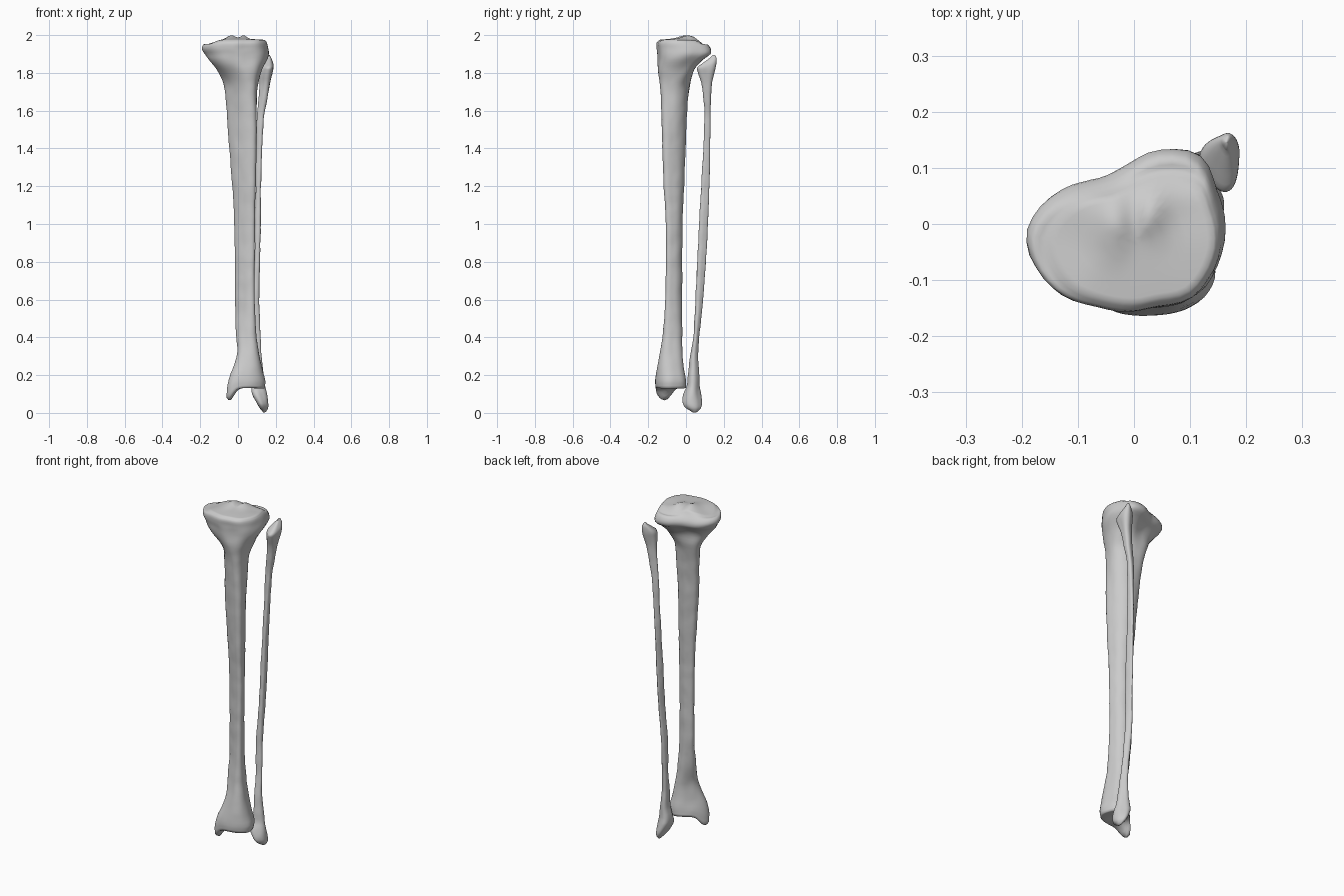
import bpy, bmesh, math
from mathutils import Vector, noise

SIDES = 48
if "Cube" in bpy.data.objects:
    bpy.data.objects.remove(bpy.data.objects["Cube"])

bone_grey = bpy.data.materials.new("bone grey")
bone_grey.use_nodes = True
GREY = (0.6, 0.6, 0.6, 1)
bone_grey.diffuse_color = GREY
bone_grey.node_tree.nodes["Principled BSDF"].inputs["Base Color"].default_value = GREY

# Sections in hundredths: height, left edge, right edge, front edge, back edge
SHIN = [(13, -6, 14, -16, 0), (17, -5.5, 14.5, -16.3, 0), (23, -3, 13, -15.5, -1),
        (32, -.5, 11, -13.8, -2), (42, -1, 9.8, -12.3, -2), (60, -1.5, 8.8, -11, -2),
        (100, -2, 9, -10.6, -1.8), (120, -3, 9.3, -11.8, -1), (145, -5, 9.8, -12.6, 0),
        (166, -6.5, 10, -13.3, 1), (175, -8, 10.8, -14, 2.5), (182, -11.5, 13, -14.8, 4.5),
        (187, -15.5, 15.5, -15, 9), (190, -17.5, 16.3, -15.2, 13), (193, -19, 16, -15.5, 13),
        (196, -17.5, 15.3, -15.5, 10.5), (197.5, -15, 14.3, -14, 8.5)]
CALF = [(1, 12.8, 15, 2.5, 6.5), (2.5, 11.5, 15.8, 0, 7.8), (5, 10, 16, -1.8, 8.4),
        (10, 7.5, 15.5, -1.5, 8), (14, 7.5, 14.3, .3, 7.3), (20, 8.5, 13.5, 1, 7),
        (30, 8.5, 12.5, 2.2, 6.5), (40, 8.2, 12, 3.8, 7), (60, 7.7, 11.2, 5, 9),
        (80, 8.8, 11.6, 6, 10.5), (100, 9, 12, 7, 11.5), (120, 9.3, 12.2, 8, 12.5),
        (155, 10, 13.6, 9.8, 13), (166, 10.8, 15.5, 9.3, 13.2), (175, 11.3, 17.2, 8, 14),
        (181, 11.5, 18.6, 6, 15.2), (184, 12, 18.8, 6, 16), (186.5, 14, 18, 10, 16.2),
        (188, 15.5, 17.3, 13, 15.8)]
# Radii of the knee plateau outline, counter-clockwise from the left side
PLATEAU = [175, 173, 184, 152, 115, 103, 118, 150, 178, 178, 166, 150, 148, 150, 172, 174]


def ramp(a, b, v):
    t = min(1, max(0, (v - a) / (b - a)))
    return t * t * (3 - 2 * t)


def hermite(p, q, m, n, t):
    return (p * (1 + 2 * t) * (1 - t) ** 2 + q * t * t * (3 - 2 * t)
            + m * t * (1 - t) ** 2 + n * t * t * (t - 1))


def plateau_radius(angle):
    k = angle / math.tau * 16
    i = int(k)
    a, b, c, d = (PLATEAU[(i + j) % 16] / 160 for j in (-1, 0, 1, 2))
    return hermite(b, c, (c - a) / 2, (d - b) / 2, k - i)


def shin_outline(z, t):
    # Rounded triangle in the shaft, plateau at the knee
    crest = -math.radians(45 + 25 * ramp(1.4, 1.8, z))
    skew = 0.45 * ramp(0.3, 0.6, z) - 0.3 * (1 - ramp(0.15, 0.4, z))
    r = 1 + 0.09 * math.cos(3 * (t - crest))
    shaft = Vector((r * math.cos(t), r * math.sin(t - skew)))
    knee = plateau_radius(t) * Vector((math.cos(t), math.sin(t)))
    return shaft.lerp(knee, ramp(1.72, 1.88, z))


def calf_outline(z, t):
    r = 1 + 0.1 * math.cos(3 * t + 2 * z)
    return Vector((r * math.cos(t), r * math.sin(t)))


def bump(p, x, y, wx, wy):
    return math.exp(-((p.x - x) / wx) ** 2 - ((p.y - y) / wy) ** 2)


def shin_shape(p):
    # Inner ankle knob, ankle hollow and knee joint surfaces
    low = 1 - ramp(0.12, 0.22, p.z)
    top = ramp(1.95, 1.975, p.z)
    dz = low * (0.015 * bump(p, 0.05, -0.08, 0.04, 0.06) - 0.065 * bump(p, -0.045, -0.115, 0.03, 0.05))
    dz += top * (0.019 * bump(p, -0.035, 0, 0.03, 0.05) + 0.019 * bump(p, 0.03, 0.015, 0.022, 0.04)
                 - 0.006 * bump(p, -0.11, -0.03, 0.04, 0.05) - 0.004 * bump(p, 0.1, 0.03, 0.04, 0.05)
                 - 0.03 * ramp(0.04, 0.12, p.y) - 0.02 * ramp(-0.08, -0.17, p.x))
    return Vector((0, 0, dz))


def calf_shape(p):
    # Slanted head and ankle tip
    return Vector((0, 0, 0.25 * (p.y - 0.12) * ramp(1.8, 1.87, p.z)))


def ring_points(section, outline):
    z, x0, x1, y0, y1 = section
    pts = [outline(z, math.tau * i / SIDES) for i in range(SIDES)]
    xs, ys = [p.x for p in pts], [p.y for p in pts]
    fit = lambda v, vs, a, b: a + (v - min(vs)) / (max(vs) - min(vs)) * (b - a)
    return [Vector((fit(p.x, xs, x0, x1), fit(p.y, ys, y0, y1), z)) for p in pts]


def sections(table):
    rows = [Vector([v / 100 for v in row]) for row in table]
    last = len(rows) - 1

    def slope(i):
        a, b = rows[max(i - 1, 0)], rows[min(i + 1, last)]
        return (b - a) / (b[0] - a[0])
    for i in range(last):
        p, q = rows[i], rows[i + 1]
        h = q[0] - p[0]
        steps = max(3, round(h / 0.02))
        for s in range(steps):
            yield hermite(p, q, slope(i) * h, slope(i + 1) * h, s / steps)
    yield rows[last]


def build_bone(name, table, outline, shape, dome):
    rings = [ring_points(s, outline) for s in sections(table)]

    # Close each end with shrinking rings
    def cap(ring, rise):
        mid = sum(ring, Vector()) / SIDES
        return [[mid.lerp(p, s) + Vector((0, 0, rise * (1 - s * s))) for p in ring]
                for s in (0.92, 0.8, 0.65, 0.5, 0.35, 0.2, 0.08)]
    rings = cap(rings[0], -dome)[::-1] + rings + cap(rings[-1], dome)

    bm = bmesh.new()
    loops = []
    for ring in rings:
        mid = sum(ring, Vector()) / SIDES
        loop = []
        for p in ring:
            rough = noise.noise(p * 14) * 0.0025 + noise.noise(p * 35) * 0.001
            out = (p - mid).normalized() * rough
            loop.append(bm.verts.new(p + out + shape(p)))
        loops.append(loop)
    for a, b in zip(loops, loops[1:]):
        for i in range(SIDES):
            j = (i + 1) % SIDES
            bm.faces.new((a[i], a[j], b[j], b[i]))
    bm.faces.new(loops[0][::-1])
    bm.faces.new(loops[-1])
    mesh = bpy.data.meshes.new(name)
    bm.to_mesh(mesh)
    bm.free()
    mesh.materials.append(bone_grey)
    obj = bpy.data.objects.new(name, mesh)
    bpy.context.collection.objects.link(obj)
    for face in mesh.polygons:
        face.use_smooth = True


build_bone("shin_bone", SHIN, shin_outline, shin_shape, 0.006)
build_bone("calf_bone", CALF, calf_outline, calf_shape, 0.009)
